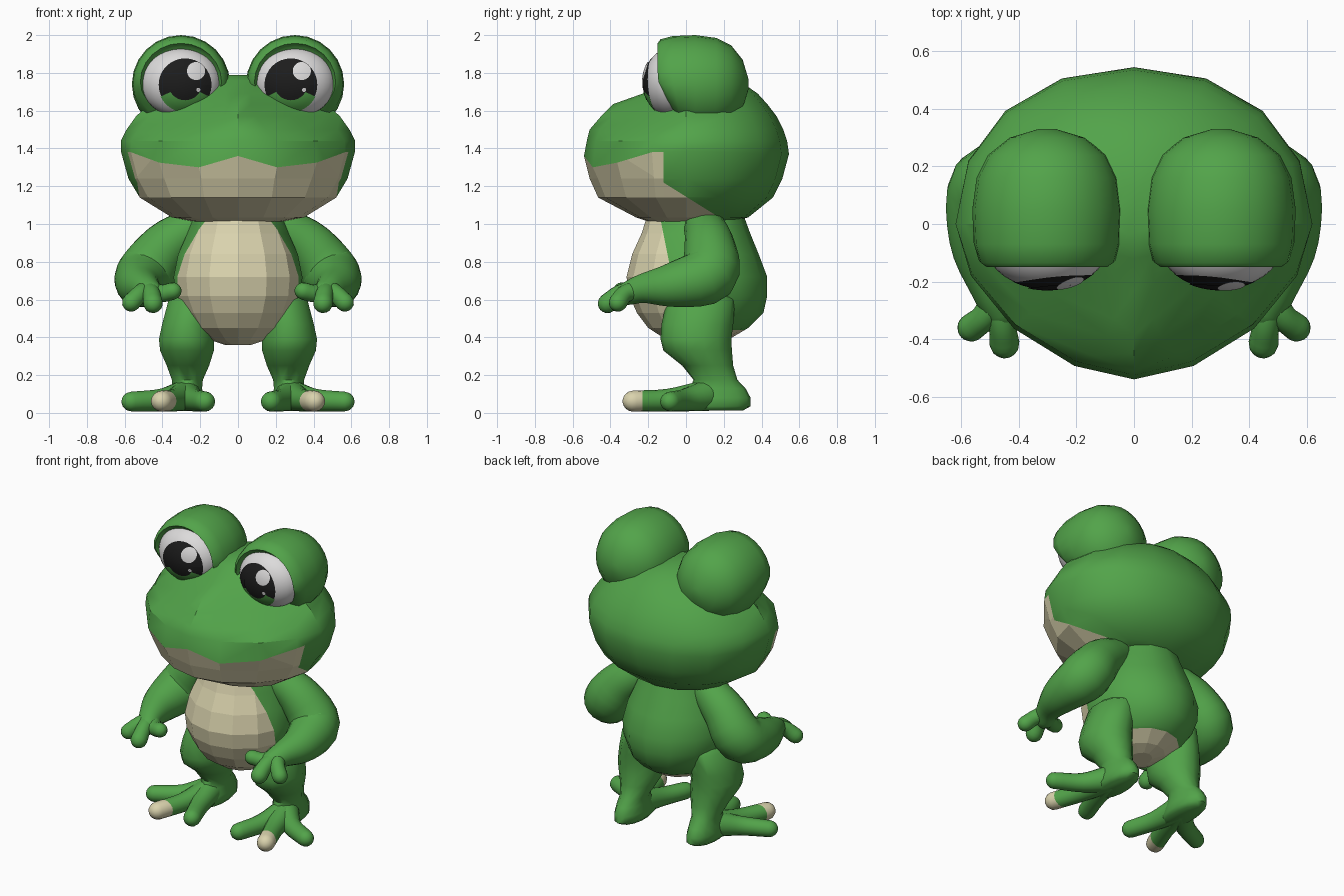
import bpy, bmesh, math
from mathutils import Vector

if "Cube" in bpy.data.objects:
    bpy.data.objects.remove(bpy.data.objects["Cube"])


def material(name, rgb):
    m = bpy.data.materials.new(name)
    m.diffuse_color = (*rgb, 1)
    m.use_nodes = True
    m.node_tree.nodes["Principled BSDF"].inputs["Base Color"].default_value = m.diffuse_color
    return m


GREEN = material("frog green", (0.085, 0.37, 0.068))
BEIGE = material("belly beige", (0.70, 0.65, 0.42))
WHITE = material("eye white", (0.72, 0.71, 0.71))
BLACK = material("pupil black", (0.012, 0.012, 0.012))


def finish(name, bm, mats, angle=35, mirror=False, recalc=True):
    """Turn a bmesh into a smooth-shaded object; beige second-slot faces stay flat."""
    if recalc:
        bmesh.ops.recalc_face_normals(bm, faces=bm.faces)
    me = bpy.data.meshes.new(name)
    bm.to_mesh(me)
    bm.free()
    for m in mats:
        me.materials.append(m)
    ob = bpy.data.objects.new(name, me)
    bpy.context.collection.objects.link(ob)
    bpy.ops.object.select_all(action='DESELECT')
    ob.select_set(True)
    bpy.context.view_layer.objects.active = ob
    bpy.ops.object.shade_smooth_by_angle(angle=math.radians(angle))
    for p in me.polygons:
        if p.material_index == 1 and angle < 40:
            p.use_smooth = False
    if mirror:
        ob.modifiers.new("mirror", 'MIRROR').use_mirror_merge = False
    return ob


def loft(rings):
    """Skin closed rings of equal length and cap both ends."""
    bm = bmesh.new()
    vs = [[bm.verts.new(p) for p in r] for r in rings]
    n = len(rings[0])
    for a, b in zip(vs, vs[1:]):
        for i in range(n):
            j = (i + 1) % n
            bm.faces.new((a[i], a[j], b[j], b[i]))
    bm.faces.new(vs[0][::-1])
    bm.faces.new(vs[-1])
    return bm


def section(z, rx, yf, yb, n, cx=0, ym=None, p=2, back=2):
    """Horizontal outline with separate front and back depth; p=1 gives a pointed front."""
    ym = (yf + yb) / 2 if ym is None else ym
    pts = []
    for i in range(n):
        a = math.tau * i / n
        s, c = math.sin(a), math.cos(a)
        e = 2 / p if c > 1e-6 else 2 / back
        x = cx + rx * math.copysign(abs(s) ** e, s)
        y = ym + ((yf if c > 0 else yb) - ym) * abs(c) ** e
        pts.append(Vector((x, y, z)))
    return pts


def tube(path, n=16, steps=4):
    """Round limb through (x, y, z, radius) points with domed ends."""
    P = [Vector(p) for p in path]
    P = [2 * P[0] - P[1]] + P + [2 * P[-1] - P[-2]]
    samples = []
    for k in range(1, len(P) - 2):
        a, b, c, d = P[k - 1:k + 3]
        for i in range(steps):
            t = i / steps
            samples.append(0.5 * (2 * b + (c - a) * t + (2 * a - 5 * b + 4 * c - d) * t * t
                                  + (3 * b - a - 3 * c + d) * t ** 3))
    samples.append(P[-2])
    d0 = (samples[1] - samples[0]).xyz.normalized()
    d1 = (samples[-1] - samples[-2]).xyz.normalized()

    def dome(s, d):
        out = []
        for deg in (25, 50, 70, 85):
            t = math.radians(deg)
            out.append(Vector((*(s.xyz + d * s.w * math.sin(t)), s.w * math.cos(t))))
        return out
    samples = dome(samples[0], -d0)[::-1] + samples + dome(samples[-1], d1)
    q, prev, rings = d0.to_track_quat('Z', 'Y'), d0, []
    for i, s in enumerate(samples):
        d = (samples[min(i + 1, len(samples) - 1)] - samples[max(i - 1, 0)]).xyz.normalized()
        q = prev.rotation_difference(d) @ q
        prev = d
        rings.append([s.xyz + q @ Vector((math.cos(math.tau * k / n), math.sin(math.tau * k / n), 0)) * s.w
                      for k in range(n)])
    return loft(rings)


def cut(bm, faces, co, no):
    geom = list({g for f in faces for g in (*f.verts, *f.edges, f)})
    bmesh.ops.bisect_plane(bm, geom=geom, plane_co=co, plane_no=no)


# Head: stacked outlines, with one ring following the mouth line
N = 16
LIP = [1.36, 1.30, 1.325, 1.38, 1.385, 1.38, 1.37, 1.37, 1.37]
head_rows = [(1.0, .16, -.16, .2, 2), (1.035, .35, -.265, .33, 2), (1.14, .52, -.465, .46, 1.8),
             (1.24, .58, -.51, .51, 1.75), (1.36, .62, -.54, .545, 1.75), (1.44, .62, -.525, .535, 1.7),
             (1.50, .59, -.51, .515, 1.4), (1.57, .54, -.45, .48, 1.1), (1.635, .47, -.385, .43, 1),
             (1.69, .39, -.23, .38, 1.1), (1.76, .22, -.12, .28, 1.5), (1.79, .06, -.04, .14, 2)]
rings = [section(z, rx, yf, yb, N, ym=0.0, p=p, back=2.12) for z, rx, yf, yb, p in head_rows]
for i, v in enumerate(rings[4]):
    v.z = LIP[min(i, N - i)]
bm = loft(rings)
bm.faces.ensure_lookup_table()
for f in bm.faces[:4 * N]:
    f.material_index = 1
bm.faces[len(bm.faces) - 2].material_index = 1
for co, no in (((0, -.12, 0), (0, 1, 0)), ((0, -.12, 1.22), (0, 1, 1.6))):
    cut(bm, [f for f in bm.faces if f.material_index == 1], co, no)
for f in bm.faces:
    c = f.calc_center_median()
    if not (c.y < -.12 or c.y + 1.6 * c.z < 1.83):
        f.material_index = 0
finish("head", bm, [GREEN, BEIGE])

# Body: beige belly and underside
body_rows = [(.36, .07, -.05, .14), (.385, .15, -.1, .22), (.45, .245, -.2, .33), (.53, .30, -.26, .41),
             (.62, .34, -.3, .43), (.72, .35, -.315, .43), (.84, .325, -.285, .385),
             (.95, .275, -.235, .34), (1.06, .23, -.2, .30)]
bm = loft([section(z, rx, yf, yb, 14, ym=.05) for z, rx, yf, yb in body_rows])
cut(bm, bm.faces, (0, -.05, .6), (0, 1, .2))
cut(bm, bm.faces, (0, 0, .44), (0, 0, 1))
for f in bm.faces:
    c = f.calc_center_median()
    f.material_index = int(c.y + .2 * c.z < .07 or c.z < .44)
finish("body", bm, [GREEN, BEIGE])

# Eye sockets: bulges open at the front, leaning back under the eye
rings = []
for k, (y, r) in enumerate([(-.115, .185), (-.15, .205), (-.135, .238), (-.07, .255), (.05, .26),
                            (.16, .245), (.24, .205), (.30, .13), (.33, .03)]):
    ring = []
    for i in range(24):
        a = math.tau * i / 24
        low = .84 if k < 4 and math.sin(a) < 0 else 1
        z = 1.74 + r * math.sin(a) * low + (.012 if k < 2 else 0)
        lean = max(0, 1.76 - z) * (.5 if k < 3 else .2 if k < 4 else 0)
        ring.append(Vector((.302 + (r + (.01 if k < 2 else 0)) * math.cos(a), y + lean, z)))
    rings.append(ring)
finish("eye_socket", loft(rings), [GREEN], angle=50, mirror=True)

# Eyeballs with thin painted plates that follow their surface
RX, RY, RZ, EY, EZ = .213, .15, .183, -.075, 1.75


def eye_plate(name, s, cx, cz, r0, r1, a0, a1, off, mat):
    bm = bmesh.new()
    grid = []
    for i in range(6):
        r = r0 + (r1 - r0) * i / 5
        row = []
        for j in range(33):
            a = math.radians(a0 + (a1 - a0) * j / 32)
            x, z = cx + r * math.cos(a), cz + r * math.sin(a)
            h = 1 - ((x - s * .302) / RX) ** 2 - ((z - EZ) / RZ) ** 2
            row.append(bm.verts.new((x, EY - RY * math.sqrt(max(h, .02)) - off, z)))
        grid.append(row)
    for a, b in zip(grid, grid[1:]):
        for j in range(32):
            bm.faces.new((a[j], b[j], b[j + 1], a[j + 1]))
    finish(name, bm, [mat], recalc=False)


for s, side in ((1, "right"), (-1, "left")):
    bm = bmesh.new()
    bmesh.ops.create_uvsphere(bm, u_segments=32, v_segments=20, radius=1)
    for v in bm.verts:
        v.co = (s * .302 + v.co.x * RX, EY + v.co.y * RY, EZ + v.co.z * RZ)
    finish("eyeball_" + side, bm, [WHITE])
    cx = s * .28
    eye_plate("iris_" + side, s, cx, 1.737, .001, .14, 0, 360, .002, BLACK)
    eye_plate("iris_glow_" + side, s, cx, 1.735, .05, .143, 205, 335, .004, GREEN)
    eye_plate("pupil_" + side, s, cx, 1.745, .001, .09, 0, 360, .006, BLACK)
    eye_plate("highlight_" + side, s, cx + .058, 1.81, .001, .048, 0, 360, .008, WHITE)
    eye_plate("small_highlight_" + side, s, cx + .07, 1.71, .001, .011, 0, 360, .008, WHITE)

# Arms and fingers
finish("arm", tube([(.24, .1, .98, .11), (.38, .125, .88, .135), (.49, .12, .735, .155),
                    (.52, -.06, .68, .122), (.49, -.22, .66, .08), (.46, -.30, .635, .064)], 20),
       [GREEN], angle=60, mirror=True)
for name, tip in (("outer_finger", (.565, -.36, .585, .049)), ("middle_finger", (.45, -.415, .58, .052)),
                  ("thumb", (.345, -.34, .645, .046))):
    finish(name, tube([(.475, -.25, .65, .055), ((.468 + tip[0]) / 2, (-.28 + tip[1]) / 2, .632, .047), tip]),
           [GREEN], angle=60, mirror=True)

# Legs with heels
leg_rows = [(.012, .27, .07, .0, .30), (.035, .27, .09, -.03, .342), (.08, .27, .09, -.02, .342),
            (.13, .27, .082, .02, .315), (.175, .268, .084, .04, .272), (.25, .265, .115, -.02, .25),
            (.33, .27, .146, -.12, .243), (.39, .272, .15, -.135, .24), (.47, .265, .14, -.13, .25),
            (.60, .24, .13, -.1, .26), (.67, .21, .08, -.03, .18)]
finish("leg", loft([section(z, rx, yf, yb, 14, cx=cx) for z, cx, rx, yf, yb in leg_rows]),
       [GREEN], angle=50, mirror=True)

# Toes spreading from a broad instep, the middle one with a beige tip
for name, tip in (("inner_toe", (.175, -.24, .06, .054)), ("middle_toe", (.405, -.28, .062, .056)),
                  ("outer_toe", (.565, -.085, .06, .052))):
    mid = (.28 * .55 + tip[0] * .45, .06 * .55 + tip[1] * .45, .068, .06)
    bm = tube([(.28, .11, .093, .083), mid, tip])
    if name == "middle_toe":
        cut(bm, bm.faces, (0, -.23, 0), (0, 1, 0))
        for f in bm.faces:
            f.material_index = int(f.calc_center_median().y < -.23)
    finish(name, bm, [GREEN, BEIGE], angle=60, mirror=True)
